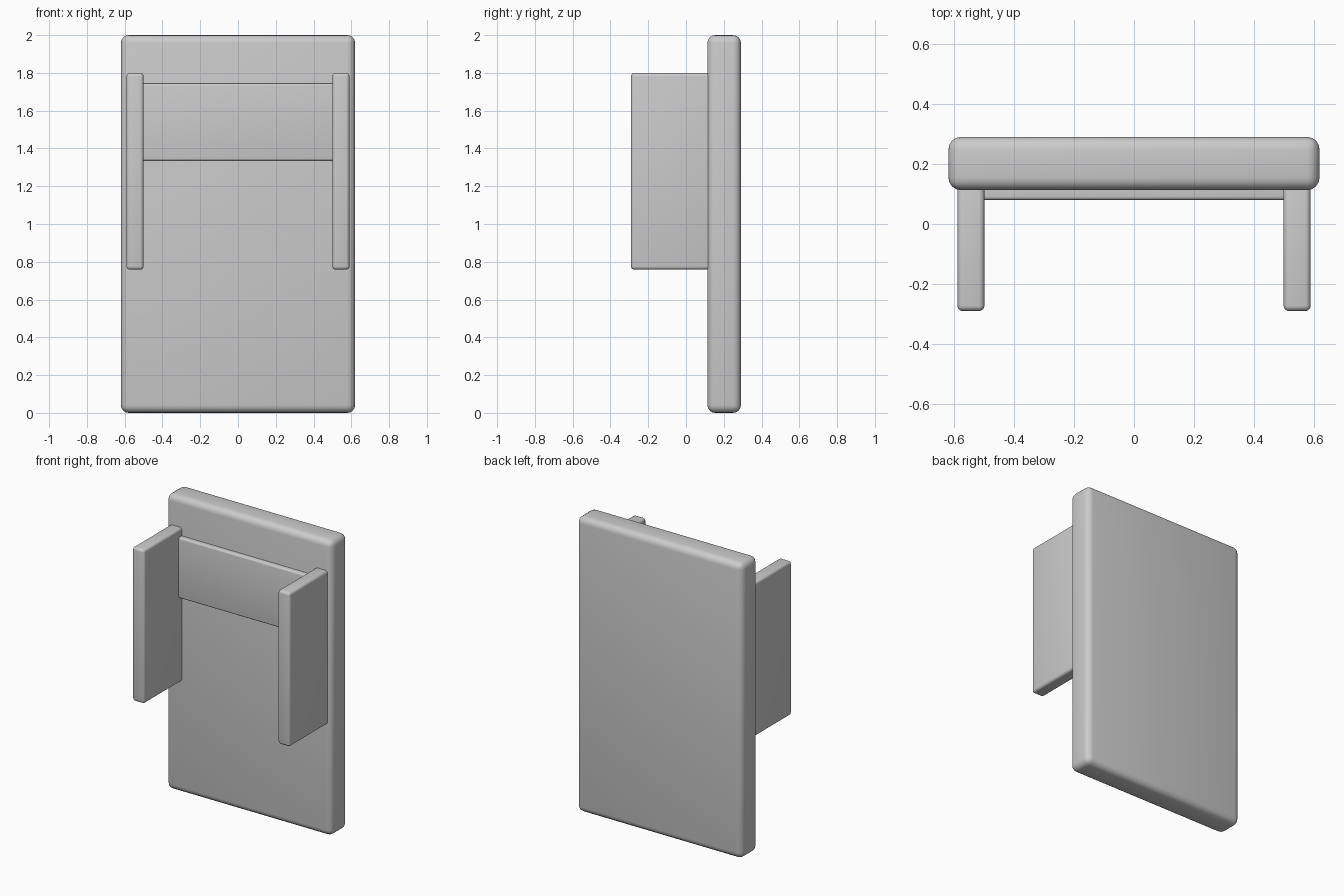
import bpy
from math import radians

if "Cube" in bpy.data.objects:
    bpy.data.objects.remove(bpy.data.objects["Cube"])


def rounded_box(name, lo, hi, radius, segments=4):
    """Box between two corners with rounded edges."""
    centre = [(a + b) / 2 for a, b in zip(lo, hi)]
    size = [b - a for a, b in zip(lo, hi)]
    bpy.ops.mesh.primitive_cube_add(size=1, location=centre)
    ob = bpy.context.object
    ob.name = name
    ob.scale = size
    bpy.ops.object.transform_apply(location=False, rotation=False, scale=True)
    bevel = ob.modifiers.new("rounded_edges", 'BEVEL')
    bevel.width = radius
    bevel.segments = segments
    bevel.limit_method = 'NONE'
    bpy.ops.object.modifier_apply(modifier=bevel.name)
    bpy.ops.object.shade_smooth_by_angle(angle=radians(35))
    return ob


# Tall back panel
rounded_box("back_panel", (-0.62, 0.113, 0), (0.62, 0.291, 2), 0.042)

# Side wings, rooted in the panel
for side, x in (("left", -0.545), ("right", 0.545)):
    rounded_box(side + "_wing", (x - 0.045, -0.291, 0.758),
                (x + 0.045, 0.15, 1.80), 0.018)

# Head cushion between the wings
rounded_box("head_cushion", (-0.52, 0.08, 1.335), (0.52, 0.16, 1.745), 0.012)
